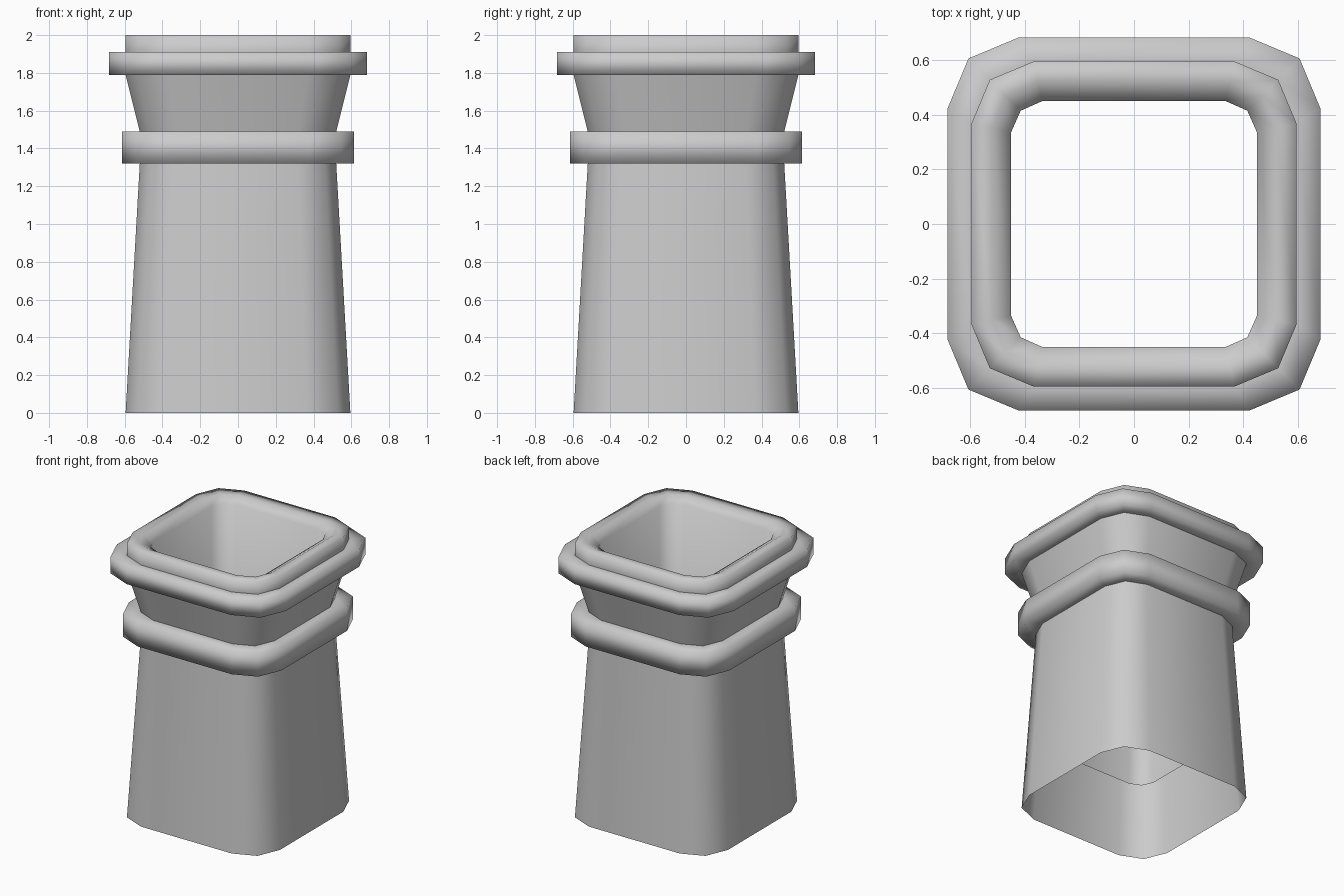
import bpy
import bmesh
import math

cube = bpy.data.objects.get("Cube")
if cube:
    bpy.data.objects.remove(cube, do_unlink=True)

# Single clay colour
clay = bpy.data.materials.new("grey_clay")
clay.use_nodes = True
COLOUR = (0.6, 0.6, 0.6, 1)
clay.diffuse_color = COLOUR
clay.node_tree.nodes["Principled BSDF"].inputs["Base Color"].default_value = COLOUR


def outline(r, inset=0.0):
    """Square of half-width r with two-step corners, drawn in by inset."""
    a = 0.617 * r - 0.22 * inset
    c = 0.887 * r - 0.78 * inset
    s = r - inset
    quarter = [(s, a), (c, c), (a, s)]
    points = []
    for turn in range(4):
        for x, y in quarter:
            for _ in range(turn):
                x, y = -y, x
            points.append((x, y))
    return points


def loft(name, profile, angle):
    """Skin a list of (half-width, inset, height) rings."""
    bm = bmesh.new()
    rings = [[bm.verts.new((x, y, z)) for x, y in outline(r, inset)]
             for r, inset, z in profile]
    for low, high in zip(rings, rings[1:]):
        n = len(low)
        for i in range(n):
            j = (i + 1) % n
            bm.faces.new((low[i], low[j], high[j], high[i]))
    mesh = bpy.data.meshes.new(name)
    bm.to_mesh(mesh)
    bm.free()
    mesh.materials.append(clay)
    obj = bpy.data.objects.new(name, mesh)
    bpy.context.collection.objects.link(obj)
    bpy.ops.object.select_all(action="DESELECT")
    obj.select_set(True)
    bpy.context.view_layer.objects.active = obj
    bpy.ops.object.shade_smooth_by_angle(angle=math.radians(angle))
    return obj


NECK, RIM, BELT, COLLAR = 0.52, 0.595, 0.615, 0.683

# Tapered shaft, open at the bottom
loft("shaft", [(RIM, 0, 0), (NECK, 0, 1.32)], 60)

# Belt around the neck
loft("belt", [(NECK, 0, 1.32), (BELT, 0, 1.32),
              (BELT, 0, 1.49), (NECK, 0, 1.49)], 120)

# Flared throat above the belt
loft("throat", [(NECK, 0, 1.49), (RIM, 0, 1.79)], 60)

# Collar around the mouth
loft("collar", [(RIM, 0, 1.79), (COLLAR, 0, 1.79),
                (COLLAR, 0, 1.91), (RIM, 0, 1.91)], 120)

# Rolled rim running into the lining, which stops partway down the shaft
loft("rim_and_lining", [(RIM, 0, 1.91), (RIM, 0, 2.0), (RIM, 0.075, 2.0),
                        (RIM, 0.145, 1.96), (RIM, 0.145, 0.47)], 120)
